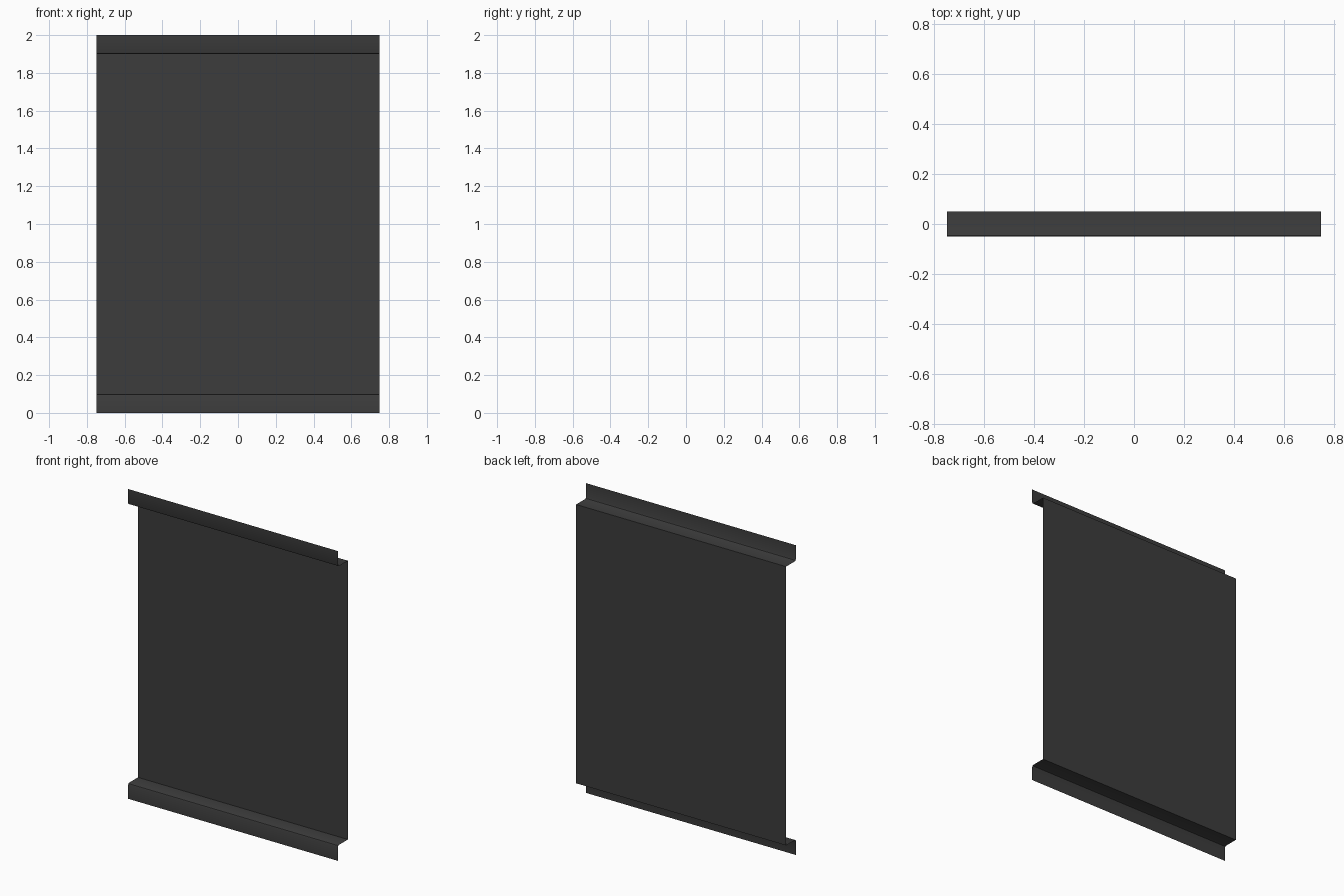
import bpy
import bmesh

if "Cube" in bpy.data.objects:
    bpy.data.objects.remove(bpy.data.objects["Cube"])

W = 0.75    # half width
D = 0.05    # half depth
F = 0.10    # flange height
B = 0.01    # softened fold size

# Half profile (y, z): bottom flange, softened fold, ledge, start of panel
lower = [(-D, 0.0), (-D, F - B), (-D + B * 0.3, F - B * 0.3), (-D + B, F), (D, F)]
# Mirror about z = 1 for the top flange
profile = lower + [(y, 2.0 - z) for y, z in reversed(lower)]

# Single folded sheet, extruded along x
bm = bmesh.new()
left = [bm.verts.new((-W, y, z)) for y, z in profile]
right = [bm.verts.new((W, y, z)) for y, z in profile]
for i in range(len(profile) - 1):
    bm.faces.new((left[i], right[i], right[i + 1], left[i + 1]))
mesh = bpy.data.meshes.new("folded_panel")
bm.to_mesh(mesh)
bm.free()

panel = bpy.data.objects.new("folded_panel", mesh)
bpy.context.collection.objects.link(panel)

# Dark grey sheet colour
mat = bpy.data.materials.new("dark_grey")
mat.diffuse_color = (0.045, 0.045, 0.045, 1.0)
mat.use_nodes = True
mat.node_tree.nodes["Principled BSDF"].inputs["Base Color"].default_value = mat.diffuse_color
mesh.materials.append(mat)

# Smooth folds, sharp corners
bpy.context.view_layer.objects.active = panel
panel.select_set(True)
bpy.ops.object.shade_smooth_by_angle()
